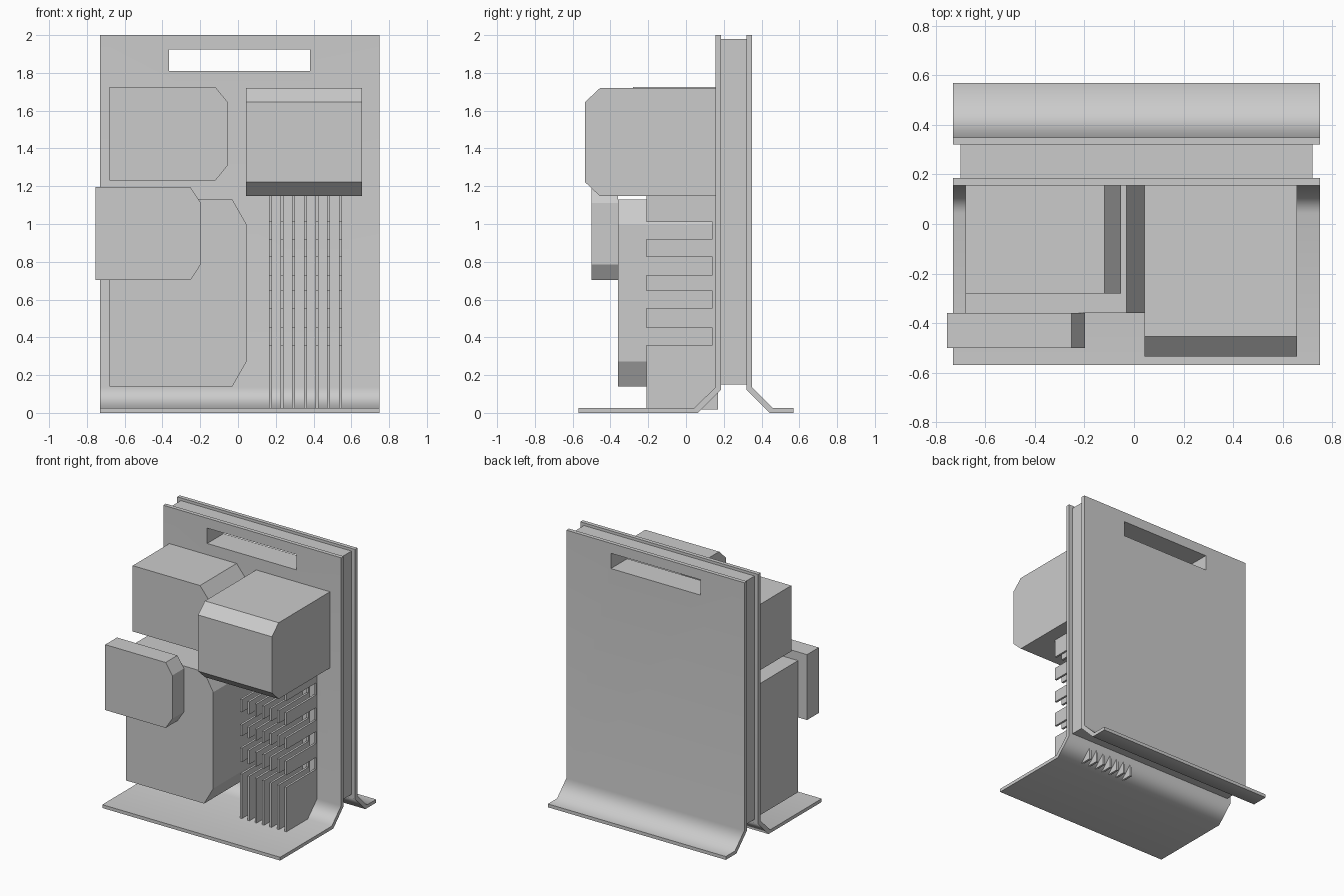
import bpy, bmesh, math
from mathutils import Vector

if "Cube" in bpy.data.objects:
    bpy.data.objects.remove(bpy.data.objects["Cube"])


def extrude(name, pts, axis, a, b):
    """Extrude a 2D profile along x (profile in y,z) or y (profile in x,z)."""
    bm = bmesh.new()
    place = (lambda p: (a, p[0], p[1])) if axis == 'X' else (lambda p: (p[0], a, p[1]))
    face = bm.faces.new([bm.verts.new(place(p)) for p in pts])
    side = bmesh.ops.extrude_face_region(bm, geom=[face])
    move = Vector((b - a, 0, 0)) if axis == 'X' else Vector((0, b - a, 0))
    bmesh.ops.translate(bm, vec=move,
                        verts=[g for g in side['geom'] if isinstance(g, bmesh.types.BMVert)])
    bmesh.ops.recalc_face_normals(bm, faces=bm.faces)
    mesh = bpy.data.meshes.new(name)
    bm.to_mesh(mesh)
    bm.free()
    obj = bpy.data.objects.new(name, mesh)
    bpy.context.collection.objects.link(obj)
    return obj


def rect(u0, u1, v0, v1):
    return [(u0, v0), (u1, v0), (u1, v1), (u0, v1)]


def chamfered(x0, x1, z0, z1, cx, cz):
    """Rectangle with both right-hand corners cut off."""
    return [(x0, z0), (x1 - cx, z0), (x1, z0 + cz), (x1, z1 - cz), (x1 - cx, z1), (x0, z1)]


# Bent sheet panels with foot flanges, and the core slab between them
front_panel = extrude("front_panel", [
    (0.185, 2), (0.155, 2), (0.155, 0.135), (0.043, 0.025), (-0.57, 0.025),
    (-0.57, 0), (0.062, 0), (0.185, 0.122)], 'X', -0.73, 0.75)
back_panel = extrude("back_panel", [
    (0.32, 2), (0.35, 2), (0.35, 0.135), (0.461, 0.025), (0.57, 0.025),
    (0.57, 0), (0.443, 0), (0.32, 0.122)], 'X', -0.73, 0.75)
core = extrude("core_slab", rect(0.185, 0.32, 0.15, 1.98), 'X', -0.70, 0.72)

# Handle slot through all three layers
cutter = extrude("slot_cutter", rect(-0.365, 0.38, 1.81, 1.925), 'Y', 0, 0.5)
cutter.hide_render = True
for obj in (front_panel, back_panel, core):
    mod = obj.modifiers.new("slot", 'BOOLEAN')
    mod.operation = 'DIFFERENCE'
    mod.solver = 'EXACT'
    mod.object = cutter
    bpy.context.view_layer.objects.active = obj
    bpy.ops.object.modifier_apply(modifier=mod.name)
bpy.data.objects.remove(cutter)

# Soft shading across the sheet bends
for obj in (front_panel, back_panel):
    obj.data.shade_smooth()
    obj.data.set_sharp_from_angle(angle=math.radians(50))
    obj.modifiers.new("flat_faces", 'WEIGHTED_NORMAL').keep_sharp = True

# Chamfered housings on the front
extrude("upper_left_housing", chamfered(-0.68, -0.052, 1.23, 1.725, 0.068, 0.083), 'Y', -0.28, 0.155)
extrude("lower_left_housing", chamfered(-0.68, 0.046, 0.14, 1.13, 0.076, 0.133), 'Y', -0.36, 0.155)
extrude("small_cover", chamfered(-0.755, -0.197, 0.703, 1.195, 0.055, 0.083), 'Y', -0.50, -0.36)
extrude("upper_right_housing", [
    (0.155, 1.147), (-0.455, 1.147), (-0.535, 1.222), (-0.535, 1.645),
    (-0.455, 1.72), (0.155, 1.72)], 'X', 0.043, 0.657)

# Comb-shaped heat sink fins
comb = [(0.17, 1.147), (0.17, 0.018), (-0.21, 0.018)]
for z0, z1 in ((0.36, 0.45), (0.555, 0.645), (0.73, 0.825), (0.92, 1.01)):
    comb += [(-0.21, z0), (0.14, z0), (0.14, z1), (-0.21, z1)]
comb.append((-0.21, 1.147))
for i in range(7):
    x = 0.163 + 0.0618 * i
    extrude(f"heat_sink_fin_{i + 1}", comb, 'X', x, x + 0.016)
